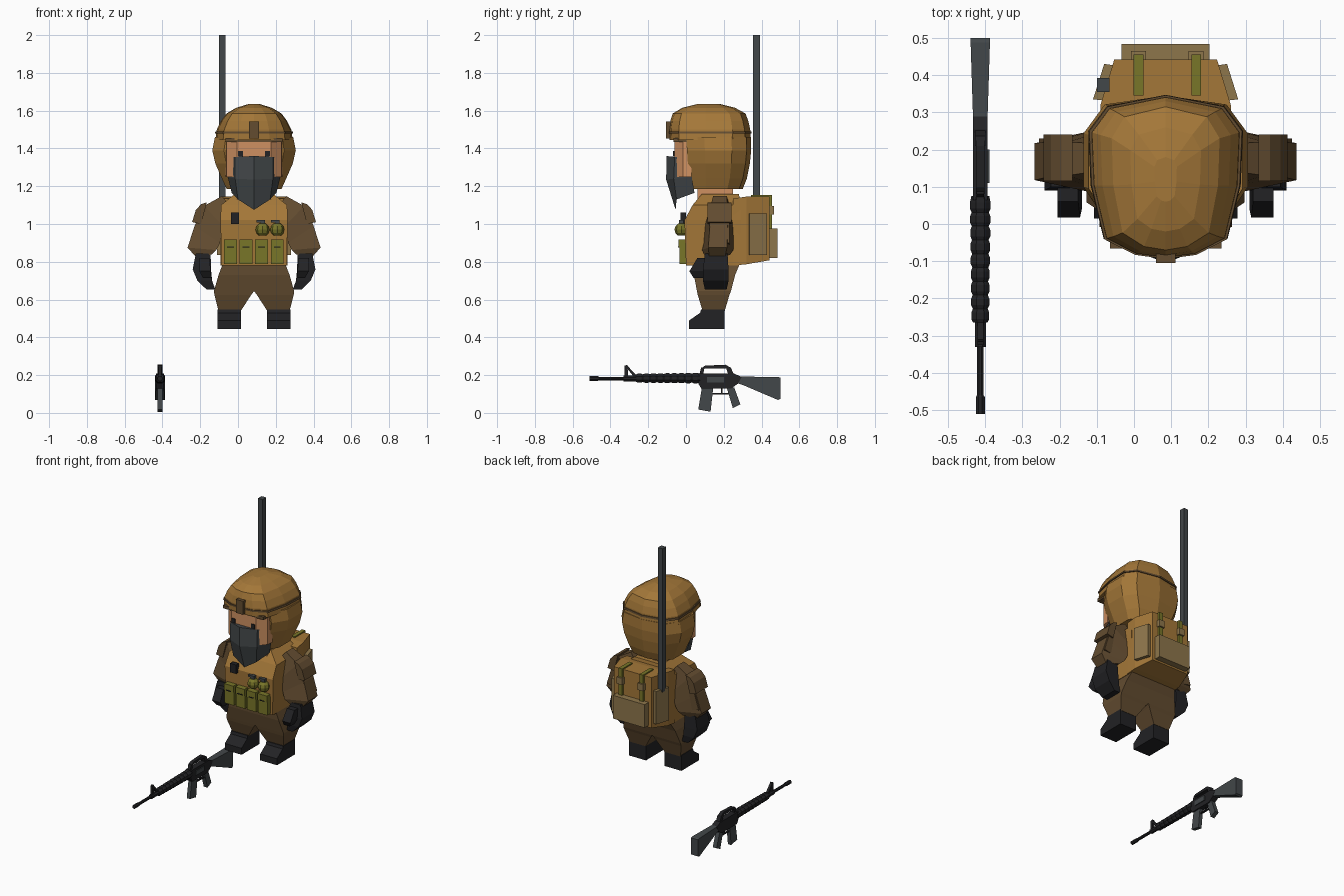
import bpy, bmesh, math

C = 0.085    # figure centre in x
G = -0.413   # rifle centre in x


def mat(name, rgb):
    m = bpy.data.materials.new(name)
    m.diffuse_color = (*rgb, 1)
    return m


TAN = mat("tan_cloth", (0.37, 0.185, 0.04))
BROWN = mat("brown_cloth", (0.125, 0.073, 0.03))
KHAKI = mat("khaki_pouch", (0.27, 0.18, 0.07))
OLIVE = mat("olive_webbing", (0.19, 0.18, 0.022))
SKIN = mat("skin", (0.62, 0.28, 0.12))
GREY = mat("charcoal", (0.055, 0.063, 0.067))
BLACK = mat("black", (0.016, 0.016, 0.018))


def loft(name, rings, m):
    """Skin a closed solid through rings of matching points."""
    bm = bmesh.new()
    rows = [[bm.verts.new(p) for p in r] for r in rings]
    n = len(rows[0])
    for a, b in zip(rows, rows[1:]):
        for i in range(n):
            j = (i + 1) % n
            bm.faces.new((a[i], a[j], b[j], b[i]))
    bm.faces.new(rows[0])
    bm.faces.new(rows[-1])
    bmesh.ops.recalc_face_normals(bm, faces=bm.faces)
    me = bpy.data.meshes.new(name)
    bm.to_mesh(me)
    bm.free()
    me.materials.append(m)
    ob = bpy.data.objects.new(name, me)
    bpy.context.collection.objects.link(ob)
    return ob


def rect(x0, x1, y0, y1, z, c=0.0, s=1):
    return [(c + s * x, y, z) for x, y in ((x0, y0), (x1, y0), (x1, y1), (x0, y1))]


def box(name, x0, x1, y0, y1, z0, z1, m):
    return loft(name, [rect(x0, x1, y0, y1, z0), rect(x0, x1, y0, y1, z1)], m)


def prism_x(name, prof, c, half, m):
    """Extrude a (y, z) profile along x."""
    return loft(name, [[(c - half, y, z) for y, z in prof],
                       [(c + half, y, z) for y, z in prof]], m)


def prism_y(name, prof, y0, y1, m, s=1):
    """Extrude an (x, z) profile along y, optionally mirrored."""
    return loft(name, [[(C + s * x, y, z) for x, z in prof] for y in (y0, y1)], m)


def tube_y(name, steps, z, m, n=8):
    """Turned shape along y from (y, radius) steps."""
    return loft(name, [[(G + r * math.cos((i + .5) * math.tau / n), y,
                         z + r * math.sin((i + .5) * math.tau / n)) for i in range(n)]
                       for y, r in steps], m)


def outline(half, w, y0, y1, z):
    """Symmetric head cross-section, front to back."""
    pts = half + [(-u, v) for u, v in reversed(half) if u > 0]
    return [(C + u * w, y0 + v * (y1 - y0), z) for u, v in pts]


DOME = [(0, 0), (.4, .025), (.8, .12), (.97, .45), (1, .78), (.76, .93), (0, 1)]
HOOD = [(0, 0), (.4, 0), (.72, 0), (1, .28), (1, .7), (.74, .93), (0, 1)]

# helmet dome, rim strap and hood
loft("helmet_dome", [outline(DOME, *r) for r in (
    (.205, -.088, .343, 1.445), (.197, -.09, .34, 1.50), (.175, -.083, .33, 1.545),
    (.145, -.07, .315, 1.585), (.095, -.02, .26, 1.615), (.03, .06, .18, 1.635))], TAN)
loft("helmet_strap", [outline(DOME, *r) for r in (
    (.208, -.093, .347, 1.478), (.205, -.094, .346, 1.49))], BROWN)
loft("hood", [outline(HOOD, *r) for r in (
    (.145, .03, .30, 1.185), (.17, .02, .322, 1.24), (.205, .01, .338, 1.32),
    (.221, .005, .345, 1.39), (.207, .0, .343, 1.46))], TAN)
box("helmet_mount", C - .026, C + .026, -.105, -.075, 1.452, 1.542, BROWN)
box("brow_band", C - .15, C + .15, -.066, .03, 1.435, 1.455, BROWN)

# face, eyes and neck
loft("face", [[(C + x, y, z) for x, y in (
    (-.15, .03), (-.145, -.015), (-.09, -.062), (.09, -.062), (.145, -.015), (.15, .03))]
    for z in (1.25, 1.45)], SKIN)
for s in (-1, 1):
    x = C + s * .072
    box("eye", x - .013, x + .013, -.068, -.06, 1.358, 1.386, BLACK)
loft("neck", [rect(-.09, .09, .06, .25, z, C) for z in (1.13, 1.21)], SKIN)

# face scarf with folded point
loft("face_scarf", [[(C + x, y, z) for x, y, z in r] for r in (
    [(-.152, .03, 1.35), (-.10, -.06, 1.355), (0, -.103, 1.36), (.10, -.06, 1.355),
     (.152, .03, 1.35), (0, .03, 1.35)],
    [(-.14, .03, 1.25), (-.10, -.065, 1.24), (0, -.105, 1.235), (.10, -.065, 1.24),
     (.14, .03, 1.25), (0, .03, 1.25)],
    [(-.118, .045, 1.165), (-.085, -.05, 1.13), (0, -.055, 1.075), (.085, -.05, 1.13),
     (.118, .045, 1.165), (0, .04, 1.17)])], GREY)

# vest
loft("vest", [rect(-w, w, a, b, z, C) for w, a, b, z in (
    (.172, .0, .28, .78), (.178, -.008, .29, 1.02), (.175, .035, .29, 1.10),
    (.10, .085, .28, 1.16))], TAN)
# front pouches with flaps
for i in range(4):
    x = C - .125 + i * .0825
    box("front_pouch", x - .034, x + .034, -.035, .01, .787, .917, OLIVE)
    box("pouch_flap", x - .034, x + .034, -.041, .0, .875, .919, OLIVE)
    box("pouch_snap", x - .018, x + .018, -.043, -.04, .876, .882, BLACK)
# grenades
for x in (.13, .208):
    rings = []
    for k in range(1, 6):
        a = math.pi * k / 6
        rings.append([(x + .037 * math.sin(a) * math.cos(t * math.tau / 8),
                       -.024 + .037 * math.sin(a) * math.sin(t * math.tau / 8),
                       .97 - .037 * math.cos(a)) for t in range(8)])
    loft("grenade", rings, OLIVE)
    box("grenade_fuse", x - .012, x + .012, -.036, -.012, 1.0, 1.022, GREY)
    box("grenade_lever", x - .032, x - .008, -.034, -.014, 1.008, 1.02, GREY)
box("chest_radio", -.037, .006, -.03, .0, 1.0, 1.06, BLACK)

# backpack
loft("backpack", [[(C - w, y, a), (C + w, y, a), (C + w, y, b), (C - w, y, b)]
                  for w, y, a, b in ((.177, .25, .78, 1.135), (.175, .32, .787, 1.145),
                                     (.138, .442, .808, 1.145))], TAN)
box("backpack_pocket", C - .118, C + .118, .43, .484, .82, .975, KHAKI)
for x in (.012, .167):
    box("strap_top", x - .013, x + .013, .345, .455, 1.14, 1.153, OLIVE)
    box("strap_back", x - .013, x + .013, .44, .455, .97, 1.153, OLIVE)
    box("strap_buckle", x - .02, x + .02, .44, .465, 1.05, 1.095, KHAKI)
for s in (-1, 1):
    loft("side_pouch", [[(C + s * x, y, z) for x, y in (
        (.15, .33), (.195, .335), (.165, .43), (.13, .425))] for z in (.835, 1.055)], KHAKI)
box("antenna", -.1, -.066, .355, .392, 1.04, 2.0, GREY)

# limbs, mirrored left and right
for s in (-1, 1):
    def section(xi, zi, xo, zo, y0, y1):
        b = (y1 - y0) * .2
        return [(C + s * x, y, z) for x, y, z in (
            (xi, y0, zi), (xo, y0 + b, zo), (xo, y1 - b, zo), (xi, y1, zi))]

    loft("sleeve", [section(*r) for r in (
        (.10, 1.06, .17, 1.148, .12, .24), (.165, .99, .265, 1.095, .10, .25),
        (.18, .90, .315, .99, .095, .252), (.20, .862, .352, .875, .085, .25),
        (.225, .838, .31, .828, .095, .235))], BROWN)
    prism_y("sleeve_pocket", [(.25, 1.09), (.285, 1.075), (.34, .90), (.29, .89)],
            .125, .23, BROWN, s)
    prism_y("sleeve_pocket_flap", [(.25, 1.115), (.28, 1.105), (.308, 1.075), (.328, 1.01),
                                   (.28, 1.0)], .115, .24, BROWN, s)
    loft("glove", [rect(*r, C, s) for r in (
        (.23, .308, .10, .22, .845), (.228, .325, .09, .225, .76),
        (.222, .30, .09, .225, .70), (.205, .25, .10, .215, .652))], BLACK)
    loft("thumb", [rect(*r, C, s) for r in (
        (.235, .29, .06, .12, .82), (.23, .29, .018, .11, .75),
        (.225, .27, .04, .11, .715))], BLACK)
    loft("trouser_leg", [rect(*r, C, s) for r in (
        (0, .165, .04, .285, .79), (0, .188, .042, .26, .73), (0, .212, .058, .238, .645),
        (.015, .21, .062, .23, .625), (.07, .188, .088, .205, .54))], BROWN)
    # boots with a sloped toe
    prism_x("boot", [(.015, .445), (.015, .488), (.075, .53), (.08, .548), (.203, .548),
                     (.203, .445)], C + s * .131, .062, BLACK)

# rifle: furniture
loft("rifle_stock", [[(G - w, y, a), (G + w, y, a), (G + w, y, b), (G - w, y, b)]
                     for w, y, a, b in ((.017, .265, .16, .195), (.02, .30, .148, .192),
                                        (.026, .488, .068, .19), (.026, .50, .075, .186))], GREY)
prism_x("rifle_grip", [(.215, .135), (.255, .135), (.288, .045), (.248, .025)], G, .014, GREY)
prism_x("rifle_magazine", [(.085, .14), (.145, .14), (.13, .006), (.065, .018)], G, .012, GREY)
# ribbed handguard
steps = []
for i in range(9):
    y = -.265 + i * .037
    steps += [(y, .021 + i * .0005), (y + .01, .026 + i * .0005),
              (y + .027, .026 + i * .0005)]
tube_y("rifle_handguard", steps + [(.075, .026)], .184, BLACK)
# barrel and muzzle
tube_y("rifle_barrel", [(-.50, .010), (-.25, .010)], .182, BLACK)
tube_y("rifle_muzzle", [(-.51, .013), (-.465, .013), (-.46, .010)], .182, BLACK)
tube_y("rifle_barrel_collar", [(-.33, .016), (-.265, .016)], .182, BLACK)
# receiver, carry handle, front sight, trigger guard
prism_x("rifle_receiver", [(.065, .208), (.255, .208), (.295, .19), (.275, .155),
                           (.24, .13), (.08, .13), (.065, .155)], G, .02, BLACK)
prism_x("carry_handle_top", [(.08, .235), (.10, .25), (.21, .255), (.235, .24), (.22, .235)],
        G, .012, BLACK)
prism_x("carry_handle_front", [(.07, .20), (.08, .24), (.098, .24), (.09, .20)], G, .01, BLACK)
prism_x("carry_handle_rear", [(.225, .20), (.21, .245), (.237, .24), (.255, .20)], G, .014, BLACK)
prism_x("front_sight_rear_leg", [(-.32, .245), (-.315, .255), (-.255, .19), (-.275, .19)],
        G, .008, BLACK)
prism_x("front_sight_post", [(-.325, .17), (-.325, .25), (-.31, .255), (-.305, .17)],
        G, .008, BLACK)
box("trigger_guard", G - .006, G + .006, .14, .225, .098, .105, BLACK)
box("trigger", G - .004, G + .004, .185, .193, .105, .135, BLACK)
box("ejection_cover", G + .015, G + .025, .11, .2, .16, .19, GREY)
